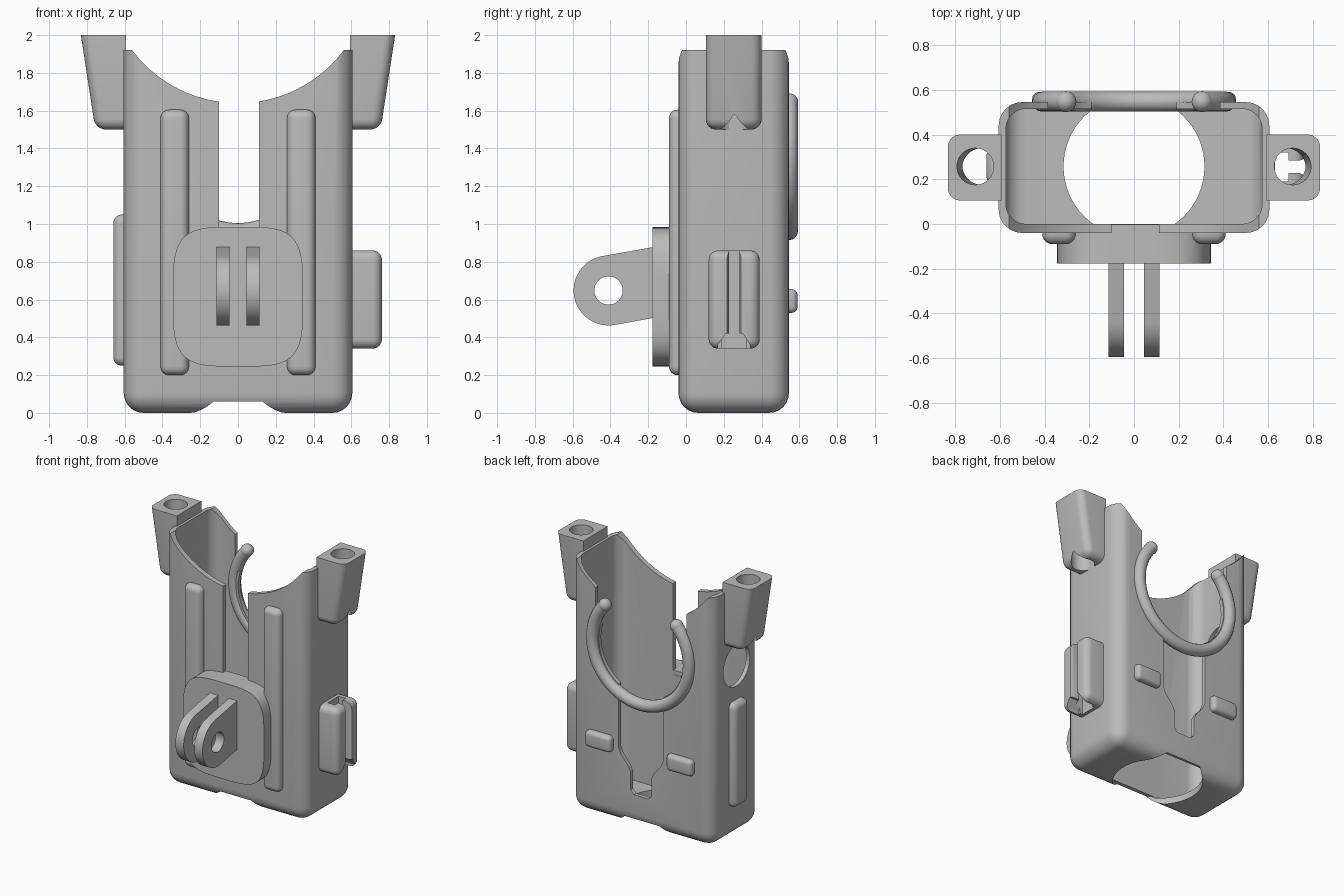
import bpy, bmesh
from math import sin, cos, pi, radians
from mathutils import Vector

old = bpy.data.objects.get("Cube")
if old:
    bpy.data.objects.remove(old, do_unlink=True)

grey = bpy.data.materials.new("matte_grey")
grey.use_nodes = True
grey.diffuse_color = (0.5, 0.5, 0.5, 1)
bsdf = next(n for n in grey.node_tree.nodes if n.type == 'BSDF_PRINCIPLED')
bsdf.inputs["Base Color"].default_value = (0.5, 0.5, 0.5, 1)


def finish(name, bm, r=0, skip=None):
    """Round the edges not skipped and turn the mesh into an object."""
    bmesh.ops.recalc_face_normals(bm, faces=bm.faces)
    if r:
        edges = [e for e in bm.edges
                 if not (skip and skip((e.verts[0].co + e.verts[1].co) / 2))]
        bmesh.ops.bevel(bm, geom=edges, offset=r, segments=6, profile=0.5,
                        affect='EDGES', clamp_overlap=True)
        bmesh.ops.recalc_face_normals(bm, faces=bm.faces)
    me = bpy.data.meshes.new(name)
    bm.to_mesh(me)
    bm.free()
    me.materials.append(grey)
    ob = bpy.data.objects.new(name, me)
    bpy.context.collection.objects.link(ob)
    return ob


def prism(name, pts, axis, a, b, r=0, skip=None):
    """Extrude a 2D outline along an axis from a to b."""
    place = {'x': lambda u, v, w: (w, u, v),
             'y': lambda u, v, w: (u, w, v),
             'z': lambda u, v, w: (u, v, w)}[axis]
    bm = bmesh.new()
    face = bm.faces.new([bm.verts.new(place(u, v, a)) for u, v in pts])
    out = bmesh.ops.extrude_face_region(bm, geom=[face])
    shift = Vector(place(0, 0, b - a))
    for v in out["geom"]:
        if isinstance(v, bmesh.types.BMVert):
            v.co += shift
    return finish(name, bm, r, skip)


def box(name, x, y, z, r=0, skip=None):
    pts = [(x[0], y[0]), (x[1], y[0]), (x[1], y[1]), (x[0], y[1])]
    return prism(name, pts, 'z', z[0], z[1], r, skip)


def circle(u, v, r, n=64):
    return [(u + r * cos(2 * pi * i / n), v + r * sin(2 * pi * i / n)) for i in range(n)]


def cut(ob, *cutters):
    for c in cutters:
        mod = ob.modifiers.new("cut", 'BOOLEAN')
        mod.operation, mod.solver, mod.object = 'DIFFERENCE', 'EXACT', c
        bpy.context.view_layer.objects.active = ob
        bpy.ops.object.modifier_apply(modifier=mod.name)
        bpy.data.objects.remove(c, do_unlink=True)
    return ob


# Holder shell
parts = []
shell = box("holder_shell", (-0.605, 0.605), (-0.04, 0.545), (0, 1.92), 0.105,
            lambda m: m.z > 1.9)
back_slot = [(-0.19, 1.2), (-0.19, 0.58), (-0.17, 0.53), (-0.11, 0.46), (-0.09, 0.42),
             (-0.09, 0.28), (-0.06, 0.25)]
back_slot += [(-u, v) for u, v in reversed(back_slot)]
cut(shell,
    box("cavity", (-0.573, 0.573), (0, 0.515), (0.05, 2.3), 0.09,
        lambda m: m.z > 2 or (m.z < 0.1 and abs(m.x) < 0.1)),
    prism("top_scoop", circle(0, 2.34, 0.7, 96), 'y', -0.5, 1),
    box("front_slot", (-0.1, 0.112), (-0.3, 0.1), (0.95, 2.3)),
    prism("back_round", circle(0, 1.37, 0.36), 'y', 0.4, 0.8),
    box("back_opening", (-0.385, 0.385), (0.4, 0.8), (1.48, 2.3)),
    prism("back_slot", back_slot, 'y', 0.4, 0.8),
    prism("side_hole", circle(0.25, 1.31, 0.16), 'x', -0.9, -0.4),
    prism("floor_hole", circle(0, 0.257, 0.315), 'z', -0.2, 0.06))
parts.append(shell)

# Retaining ring with rounded ends on the back
curve = bpy.data.curves.new("back_ring", 'CURVE')
curve.dimensions = '3D'
curve.bevel_depth, curve.bevel_resolution, curve.use_fill_caps = 0.045, 6, True
spline = curve.splines.new('POLY')
steps = 64
spline.points.add(steps)
start, stop = radians(-222), radians(42)
ends = []
for i, p in enumerate(spline.points):
    t = start + (stop - start) * i / steps
    p.co = (0.41 * cos(t), 0.547, 1.37 + 0.41 * sin(t), 1)
    if i in (0, steps):
        ends.append(p.co.xyz)
curve.materials.append(grey)
ring = bpy.data.objects.new("back_ring", curve)
bpy.context.collection.objects.link(ring)
for side, spot in zip(("right", "left"), ends):
    bm = bmesh.new()
    bmesh.ops.create_uvsphere(bm, u_segments=24, v_segments=16, radius=0.047)
    bmesh.ops.translate(bm, verts=bm.verts, vec=spot)
    parts.append(finish("ring_end_" + side, bm))

# Paired parts
for s, side in ((1, "left"), (-1, "right")):
    # Tapered ear with a slanted through hole
    ear_outline = [(s * 0.592, 2), (s * 0.832, 2), (s * 0.755, 1.5), (s * 0.592, 1.5)]
    ear = prism("ear_" + side, ear_outline, 'y', 0.105, 0.4, 0.055,
                lambda m: m.z > 1.99 or abs(m.x) < 0.6)
    bore = prism("ear_bore", circle(s * 0.715, 0.257, 0.082, 40), 'z', 1.4, 2.1)
    for v in bore.data.vertices:
        if v.co.z < 1.7:
            v.co.x -= s * 0.04
    parts.append(cut(ear, bore))

    # Raised rail on the front
    parts.append(box("front_rail_" + side, sorted((s * 0.26, s * 0.41)), (-0.09, -0.01),
                     (0.2, 1.605), 0.045, lambda m: m.y > -0.02))

    # Small pad on the back
    parts.append(box("back_pad_" + side, sorted((s * 0.235, s * 0.455)), (0.525, 0.59),
                     (0.53, 0.655), 0.03, lambda m: m.y < 0.53))

    # Mount prong with a bolt hole
    arc = [radians(100 + 180 * i / 32) for i in range(33)]
    prong_outline = [(-0.41 + 0.185 * cos(t), 0.648 + 0.185 * sin(t)) for t in arc]
    prong_outline += [(-0.16, 0.505), (-0.16, 0.88)]
    a, b = sorted((s * 0.045, s * 0.115))
    parts.append(cut(prism("mount_prong_" + side, prong_outline, 'x', a, b),
                     prism("bolt_hole", circle(-0.41, 0.648, 0.075, 40), 'x', a - 0.1, b + 0.1)))


# Mount plate with bulging sides
def soft(c):
    return abs(c) ** 0.5 * (1 if c > 0 else -1)


plate_outline = [(0.345 * soft(cos(t)), 0.615 + 0.37 * soft(sin(t)))
                 for t in (2 * pi * (i + 0.5) / 48 for i in range(48))]
parts.append(prism("mount_plate", plate_outline, 'y', -0.177, -0.003))

# Slotted clip on the left side
clip = box("side_clip", (0.585, 0.762), (0.12, 0.39), (0.34, 0.86), 0.05,
           lambda m: m.x < 0.59)
t_slot = [(0.63, 0.19), (0.63, 0.32), (0.69, 0.32), (0.69, 0.283), (0.74, 0.283),
          (0.78, 0.30), (0.78, 0.21), (0.74, 0.227), (0.69, 0.227), (0.69, 0.19)]
arch = [(0.17, 0.2), (0.34, 0.2), (0.34, 0.36), (0.30, 0.42), (0.21, 0.42), (0.17, 0.36)]
cut(clip, prism("clip_slot", t_slot, 'z', 0.2, 1),
    prism("clip_arch", arch, 'x', 0.65, 0.9))
parts.append(clip)

# Raised bar on the right side
parts.append(box("side_bar", (-0.66, -0.585), (0.17, 0.345), (0.25, 1.05), 0.045,
                 lambda m: m.x > -0.59))

# Smooth rounded surfaces, keep hard edges crisp
bpy.ops.object.select_all(action='DESELECT')
for ob in parts:
    ob.select_set(True)
bpy.context.view_layer.objects.active = shell
bpy.ops.object.shade_smooth_by_angle(angle=radians(30))
